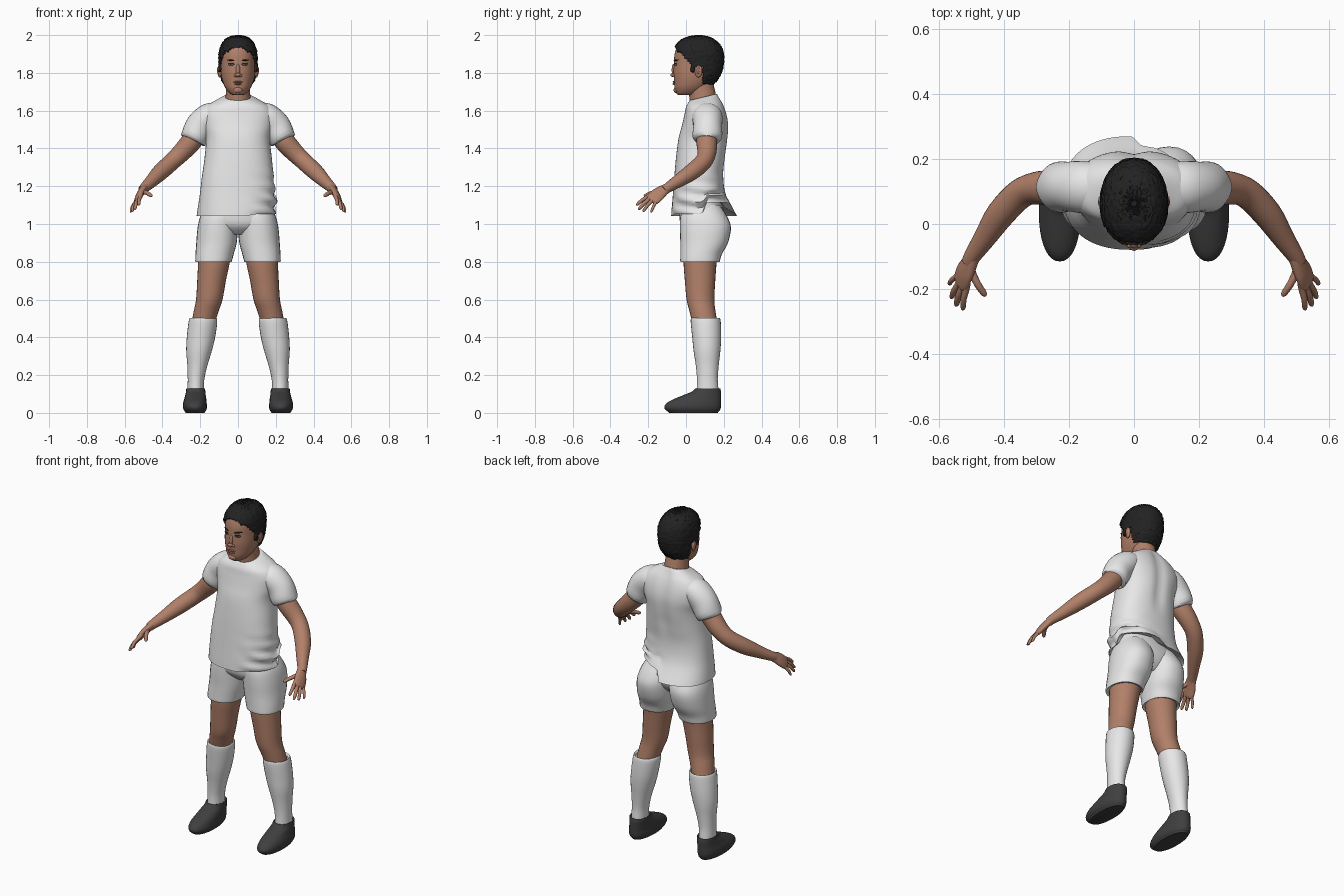
import bpy, bmesh, math, random
from mathutils import Vector, Matrix
from mathutils.bvhtree import BVHTree

if "Cube" in bpy.data.objects:
    bpy.data.objects.remove(bpy.data.objects["Cube"])

random.seed(4)


def material(name, rgb):
    m = bpy.data.materials.new(name)
    m.diffuse_color = (*rgb, 1)
    m.use_nodes = True
    m.node_tree.nodes["Principled BSDF"].inputs["Base Color"].default_value = m.diffuse_color
    return m


SKIN = material("brown skin", (0.44, 0.215, 0.14))
WHITE = material("white cloth", (0.8, 0.8, 0.8))
BLACK = material("black hair", (0.017, 0.016, 0.016))
SHOE = material("dark grey shoe", (0.05, 0.05, 0.05))
LIP = material("lip brown", (0.33, 0.14, 0.105))
EYE = material("eye white", (0.5, 0.46, 0.42))


def ring(z, front, back, hw, xc=0, tilt=0):
    """Horizontal section: front/back y limits and half width."""
    return (Vector((xc, (front + back) / 2, z)), Vector((hw, 0, 0)),
            Vector((0, (back - front) / 2, tilt)))


def tube(points, width=(0, 0, 1)):
    """Sections across a path of (x, y, z, width radius, thickness radius)."""
    ps = [Vector(p[:3]) for p in points]
    out = []
    for i, p in enumerate(points):
        t = (ps[min(i + 1, len(ps) - 1)] - ps[max(i - 1, 0)]).normalized()
        a = Vector(width)
        a = (a - t * a.dot(t)).normalized()
        out.append((ps[i], a * p[3], t.cross(a) * p[-1]))
    return out


def smooth(sections, sub):
    out, n = [], len(sections)
    for i in range(n - 1):
        q = [sections[min(max(i + k, 0), n - 1)] for k in (-1, 0, 1, 2)]
        for s in range(sub):
            t = s / sub
            w = ((-t + 2*t*t - t**3) / 2, (2 - 5*t*t + 3*t**3) / 2,
                 (t + 4*t*t - 3*t**3) / 2, (t**3 - t*t) / 2)
            out.append([sum((q[k][j] * w[k] for k in range(4)), Vector())
                        for j in range(3)])
    return out + [sections[-1]]


def loft_mesh(sections, segs=28, sub=4, power=2.0):
    bm, rows = bmesh.new(), []
    soft = lambda v: math.copysign(abs(v) ** (2 / power), v)
    for c, a, b in smooth(sections, sub):
        rows.append([bm.verts.new(c + a * soft(math.cos(u)) + b * soft(math.sin(u)))
                     for u in (2 * math.pi * k / segs for k in range(segs))])
    for r, s in zip(rows, rows[1:]):
        for k in range(segs):
            j = (k + 1) % segs
            bm.faces.new((r[k], r[j], s[j], s[k]))
    bm.faces.new(rows[0])
    bm.faces.new(rows[-1])
    bmesh.ops.recalc_face_normals(bm, faces=bm.faces)
    return bm


def finish(name, bm, mat, mirror=False):
    me = bpy.data.meshes.new(name)
    bm.to_mesh(me)
    bm.free()
    ob = bpy.data.objects.new(name, me)
    bpy.context.collection.objects.link(ob)
    me.materials.append(mat)
    me.shade_smooth()
    me.set_sharp_from_angle(angle=math.radians(50))
    if mirror:
        ob.modifiers.new("mirror", 'MIRROR').use_mirror_merge = False
    return ob


def loft(name, sections, mat, mirror=False, **kw):
    return finish(name, loft_mesh(sections, **kw), mat, mirror)


def blob(name, loc, radii, mat, mirror=False, turn=0, roll=0):
    bm = bmesh.new()
    m = (Matrix.Translation(loc) @ Matrix.Rotation(turn, 4, 'Z')
         @ Matrix.Rotation(roll, 4, 'Y') @ Matrix.Diagonal((*radii, 1)))
    bmesh.ops.create_uvsphere(bm, u_segments=20, v_segments=12, radius=1, matrix=m)
    return finish(name, bm, mat, mirror)


def ramp(v, lo, hi):
    t = min(max((v - lo) / (hi - lo), 0), 1)
    return t * t * (3 - 2 * t)


# Head and neck
head = [ring(1.682, -.035, .03, .022), ring(1.69, -.05, .07, .042), ring(1.72, -.06, .11, .067),
        ring(1.76, -.063, .15, .083), ring(1.80, -.066, .175, .09),
        ring(1.85, -.064, .188, .091), ring(1.90, -.06, .188, .09),
        ring(1.94, -.045, .172, .08), ring(1.97, -.012, .14, .058),
        ring(1.983, .03, .1, .03), ring(1.986, .055, .07, .008)]
bm = loft_mesh(head, segs=64, sub=6, power=2.15)
surface = BVHTree.FromBMesh(bm)
finish("head", bm, SKIN)
loft("neck", [ring(1.58, .03, .17, .075), ring(1.65, .02, .165, .068),
              ring(1.70, .015, .155, .064), ring(1.76, .01, .14, .062)], SKIN)


# Short hair: outset cap trimmed along the hairline
def hairline(p):
    if p.y < -.005:
        return 1.932 - 6 * p.x ** 2
    if p.y < .03:
        return 1.885 - (p.y + .005) * 1.2
    if p.y < .05:
        return 1.805
    if p.y < .09:
        return 1.835
    return 1.745


bm = loft_mesh(head, segs=80, sub=9, power=2.15)
bmesh.ops.delete(bm, geom=[f for f in bm.faces if f.calc_center_median().z
                           < hairline(f.calc_center_median())], context='FACES')
bm.normal_update()
for v in bm.verts:
    v.co += v.normal * (.012 + random.uniform(-.003, .003))
hair = finish("hair", bm, BLACK)
mod = hair.modifiers.new("thickness", 'SOLIDIFY')
mod.thickness, mod.offset = .015, -1


# Face details laid on the head surface
def on_face(name, x, z, radii, mat, mirror=False, roll=0, sink=0):
    p, n, _, _ = surface.ray_cast(Vector((x, -1, z)), Vector((0, 1, 0)))
    blob(name, p - n * sink, radii, mat, mirror, math.atan2(n.x, -n.y), roll)


on_face("eye_socket_line", .037, 1.846, (.019, .004, .0075), BLACK, True)
on_face("eye_white", .037, 1.844, (.016, .0055, .0045), EYE, True)
on_face("iris", .036, 1.845, (.006, .0065, .005), BLACK, True)
on_face("eyebrow", .039, 1.867, (.023, .005, .004), BLACK, True, roll=-.1)
on_face("nose_bridge", 0, 1.815, (.011, .010, .032), SKIN)
on_face("nose_tip", 0, 1.789, (.014, .017, .011), SKIN)
on_face("nostril_wing", .013, 1.786, (.009, .010, .008), SKIN, True)
on_face("upper_lip", 0, 1.752, (.024, .008, .005), LIP)
on_face("lower_lip", 0, 1.742, (.02, .009, .006), LIP)
on_face("chin", 0, 1.708, (.024, .012, .016), SKIN, sink=.004)
blob("ear", (.097, .066, 1.81), (.011, .021, .034), SKIN, True, turn=-.35)
blob("ear_hollow", (.105, .062, 1.814), (.005, .011, .02), LIP, True, turn=-.35)

# Shirt body with creases and an uneven hem
bm = loft_mesh([ring(1.672, .02, .165, .078, tilt=.018), ring(1.655, .012, .18, .115, tilt=.012),
                ring(1.625, .0, .2, .165, tilt=.006), ring(1.58, -.008, .217, .19),
                ring(1.52, -.022, .226, .185), ring(1.45, -.04, .222, .17),
                ring(1.35, -.053, .208, .178, .001), ring(1.25, -.062, .197, .19, -.001),
                ring(1.15, -.07, .213, .2, -.003), ring(1.05, -.078, .265, .212, -.006),
                ring(1.052, -.073, .26, .206, -.006), ring(1.09, -.02, .2, .17)],
               segs=64, sub=6, power=2.35)
for v in bm.verts:
    x, y, z = v.co
    low = 1 - ramp(z, 1.1, 1.32)
    right = ramp(x, .02, .14) * low
    back = ramp(x, -.01, .03) * ramp(y, .08, .15) * (1 - ramp(z, 1.06, 1.2))
    v.co.x += right * (.009 * math.sin(z * 85 + y * 14) - .014 * (1 - ramp(z, 1.05, 1.11)))
    v.co.y += .004 * right * math.sin(z * 60 + x * 30) - .03 * back
    v.co.z += .06 * back + .012 * right * (1 - ramp(z, 1.05, 1.15))
    v.co.y -= .012 * ramp(y, .15, .2) * math.exp(-(x / .03) ** 2) * ramp(z, 1.25, 1.4)
finish("shirt_body", bm, WHITE)

# Sleeves and arms
loft("sleeve", tube([(.09, .11, 1.588, .06, .07), (.15, .113, 1.568, .073, .08),
                     (.2, .115, 1.52, .077, .076), (.238, .112, 1.445, .07, .067),
                     (.236, .112, 1.45, .06, .058)], (1, 0, .6)), WHITE, True)
loft("arm", tube([(.19, .115, 1.53, .05), (.245, .11, 1.44, .055), (.3, .11, 1.378, .05),
                  (.35, .092, 1.33, .046), (.41, .03, 1.275, .044), (.46, -.045, 1.225, .034),
                  (.497, -.1, 1.19, .026), (.506, -.118, 1.178, .024)]), SKIN, True)

# Hands
ACROSS = (-.35, -.65, .5)
loft("palm", tube([(.492, -.09, 1.197, .024, .022), (.505, -.12, 1.178, .031, .02),
                   (.52, -.15, 1.155, .039, .018), (.532, -.178, 1.13, .038, .014),
                   (.537, -.187, 1.122, .028, .008)], ACROSS), SKIN, True, segs=20)
fingers = {"index": ((.515, -.198, 1.147), (.526, -.264, 1.10), .0095),
           "middle": ((.526, -.19, 1.135), (.547, -.252, 1.077), .0098),
           "ring": ((.536, -.178, 1.125), (.562, -.228, 1.066), .0092),
           "little": ((.544, -.16, 1.115), (.569, -.185, 1.062), .008),
           "thumb": ((.497, -.15, 1.17), (.456, -.222, 1.148), .011)}
for label, (start, end, r) in fingers.items():
    s, e = Vector(start), Vector(end)
    root = s.lerp(e, -.3) if label != "thumb" else Vector((.505, -.115, 1.18))
    bend = s.lerp(e, .5) + Vector((.003, 0, .004))
    loft(label + "_finger", tube([(*root, r * 1.1), (*s, r * 1.1), (*bend, r),
                                  (*s.lerp(e, .88), r * .85), (*e, r * .3)], ACROSS),
         SKIN, True, segs=12, sub=3)

# Shorts
loft("shorts_waist", [ring(1.13, -.03, .18, .165), ring(1.05, -.035, .205, .19),
                      ring(.99, -.025, .195, .18), ring(.945, .02, .16, .09)],
     WHITE, segs=40, power=2.3)
loft("shorts_leg", [ring(1.1, -.01, .18, .08, .09), ring(1.04, -.03, .218, .102, .098),
                    ring(.98, -.033, .238, .107, .107), ring(.9, -.03, .222, .107, .114),
                    ring(.84, -.03, .19, .101, .124), ring(.80, -.03, .178, .096, .13),
                    ring(.803, -.023, .17, .089, .13)], WHITE, True, power=2.2)

# Legs, socks and shoes
loft("leg", [ring(.9, -.01, .18, .088, .12), ring(.8, -.013, .163, .084, .127),
             ring(.7, -.006, .155, .076, .14), ring(.6, .003, .15, .07, .152),
             ring(.54, .018, .156, .066, .168), ring(.45, .04, .17, .06, .19)], SKIN, True)
loft("sock", [ring(.49, .04, .17, .06, .185), ring(.502, .028, .178, .07, .185),
              ring(.48, .025, .184, .076, .186), ring(.4, .033, .186, .075, .196),
              ring(.33, .04, .182, .068, .206), ring(.25, .052, .173, .053, .215),
              ring(.18, .058, .168, .044, .222), ring(.12, .056, .172, .043, .224),
              ring(.08, .05, .17, .043, .225)], WHITE, True)
loft("shoe", [ring(.006, -.085, .165, .048, .227), ring(.012, -.105, .178, .058, .227),
              ring(.032, -.115, .185, .064, .228), ring(.055, -.098, .186, .062, .228),
              ring(.075, -.06, .186, .058, .226), ring(.095, -.012, .186, .054, .225),
              ring(.113, .032, .185, .051, .224), ring(.13, .05, .18, .049, .224),
              ring(.122, .06, .17, .04, .224)], SHOE, True, segs=36, power=2.2)
loft("shoe_sole", [ring(0, -.088, .168, .05, .227), ring(.014, -.104, .178, .058, .227)],
     SHOE, True, segs=36, power=2.2)
